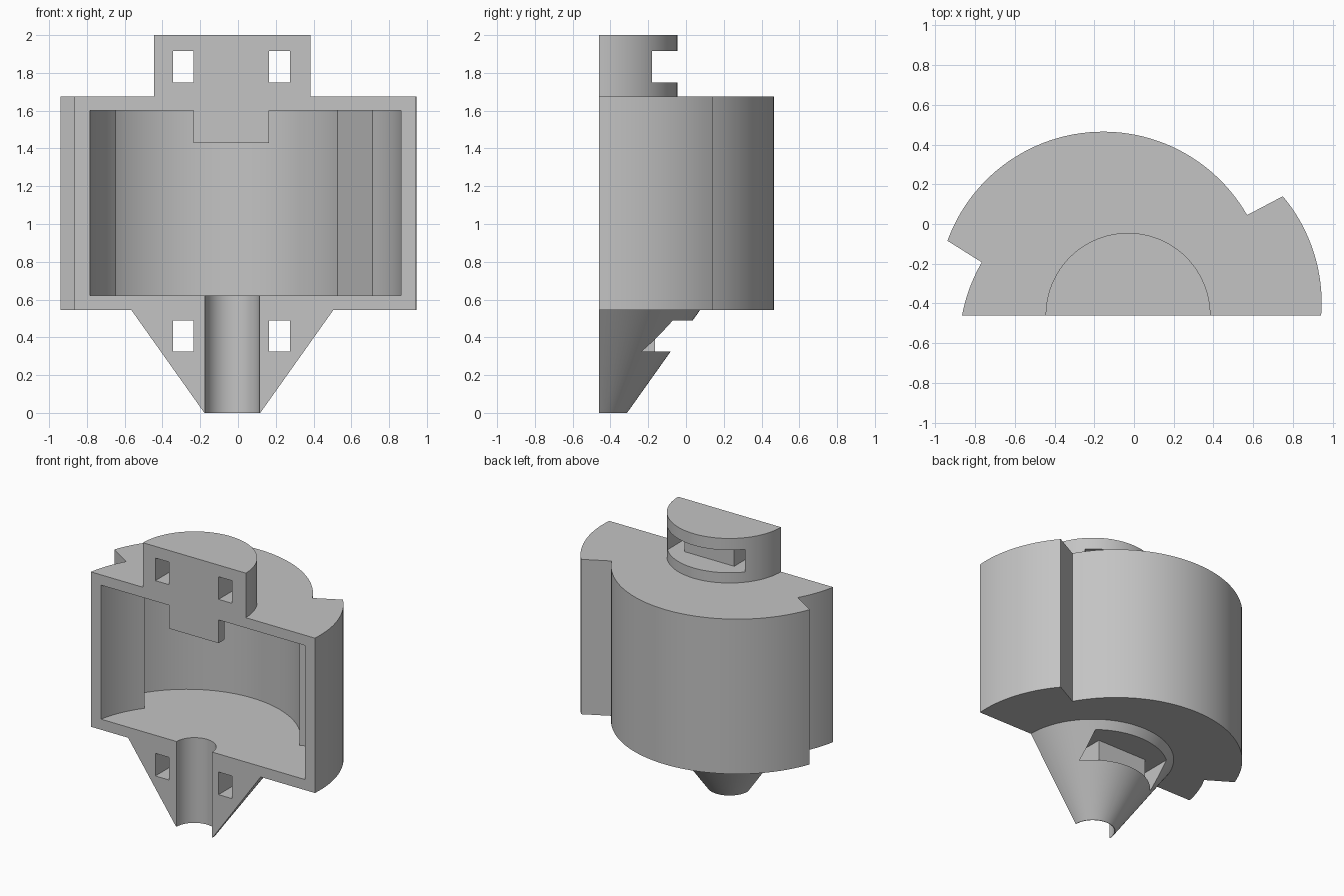
import bpy, bmesh
from math import sin, cos, asin, degrees, radians, pi

if "Cube" in bpy.data.objects:
    bpy.data.objects.remove(bpy.data.objects["Cube"], do_unlink=True)

FRONT = -0.46          # flat cut plane
AXIS = -0.03           # x of the turning axis
LOBES = [(0.11, -0.397), (-0.155, -0.37), (-0.045, -0.613)]  # right, rear, left arc centres

grey = bpy.data.materials.new("plain grey")
grey.use_nodes = True
grey.diffuse_color = (0.55, 0.55, 0.55, 1)
grey.node_tree.nodes["Principled BSDF"].inputs["Base Color"].default_value = (0.55, 0.55, 0.55, 1)


def loft(name, sections):
    """Closed solid through (z, outline) sections with equal point counts."""
    bm = bmesh.new()
    rings = [[bm.verts.new((x, y, z)) for x, y in pts] for z, pts in sections]
    bm.faces.new(rings[0])
    bm.faces.new(rings[-1])
    n = len(rings[0])
    for low, high in zip(rings, rings[1:]):
        for i in range(n):
            j = (i + 1) % n
            bm.faces.new((low[i], low[j], high[j], high[i]))
    bmesh.ops.recalc_face_normals(bm, faces=bm.faces)
    mesh = bpy.data.meshes.new(name)
    bm.to_mesh(mesh)
    bm.free()
    mesh.materials.append(grey)
    ob = bpy.data.objects.new(name, mesh)
    bpy.context.collection.objects.link(ob)
    return ob


def prism(name, pts, z0, z1):
    return loft(name, [(z0, pts), (z1, pts)])


def arc(centre, r, a0, a1, n):
    angles = [radians(a0 + (a1 - a0) * i / n) for i in range(n + 1)]
    return [(centre[0] + r * cos(a), centre[1] + r * sin(a)) for a in angles]


def half_disc(r):
    return arc((AXIS, FRONT), r, 0, 180, 48)


def lobed(r, right_end, rear_start, rear_end, left_start):
    """Three offset arcs joined by steps, starting and ending on the cut plane."""
    right, rear, left = LOBES
    a0 = degrees(asin((FRONT - right[1]) / r))
    a1 = 180 - degrees(asin((FRONT - left[1]) / r))
    return (arc(right, r, a0, right_end, 16)
            + arc(rear, r, rear_start, rear_end, 48)
            + arc(left, r, left_start, a1, 10))


def combine(target, other, operation):
    mod = target.modifiers.new(other.name, 'BOOLEAN')
    mod.operation = operation
    mod.solver = 'EXACT'
    mod.object = other
    bpy.context.view_layer.objects.active = target
    bpy.ops.object.modifier_apply(modifier=mod.name)
    bpy.data.objects.remove(other, do_unlink=True)


# Stepped housing with a round neck and a funnel-shaped foot
housing = prism("housing", lobed(0.835, 40, 29.8, 160, 149.8), 0.545, 1.675)
neck = prism("neck", half_disc(0.415), 1.64, 2.0)
foot = loft("foot", [(0, half_disc(0.148)), (0.545, half_disc(0.535)), (0.58, half_disc(0.535))])
combine(housing, neck, 'UNION')
combine(housing, foot, 'UNION')

# Open cavity that follows the outer wall
inner = lobed(0.755, 37, 25.4, 155, 142.8)
inner = [(inner[0][0], -0.6)] + inner + [(inner[-1][0], -0.6)]
combine(housing, prism("cavity", inner, 0.622, 1.6), 'DIFFERENCE')

# Bore through the foot
bore = arc((AXIS, FRONT), 0.144, 0, 352.5, 47)
combine(housing, prism("bore", bore, -0.1, 0.75), 'DIFFERENCE')

# Strap slots: two square holes joined around the back of a central post
for z0, z1, back in ((1.75, 1.915, -0.22), (0.325, 0.49, -0.165)):
    strap = [(-0.345, -0.6), (-0.235, -0.6), (-0.235, back), (0.165, back),
             (0.165, -0.6), (0.275, -0.6), (0.275, 0.3), (-0.345, 0.3)]
    combine(housing, prism("strap_slot", strap, z0, z1), 'DIFFERENCE')

# Tab hanging from the cavity roof
tab = [(-0.235, FRONT), (0.165, FRONT), (0.165, FRONT + 0.07), (-0.235, FRONT + 0.07)]
combine(housing, prism("roof_tab", tab, 1.43, 1.63), 'UNION')

bpy.ops.object.select_all(action='DESELECT')
housing.select_set(True)
bpy.context.view_layer.objects.active = housing
bpy.ops.object.shade_smooth_by_angle(angle=pi / 7)
